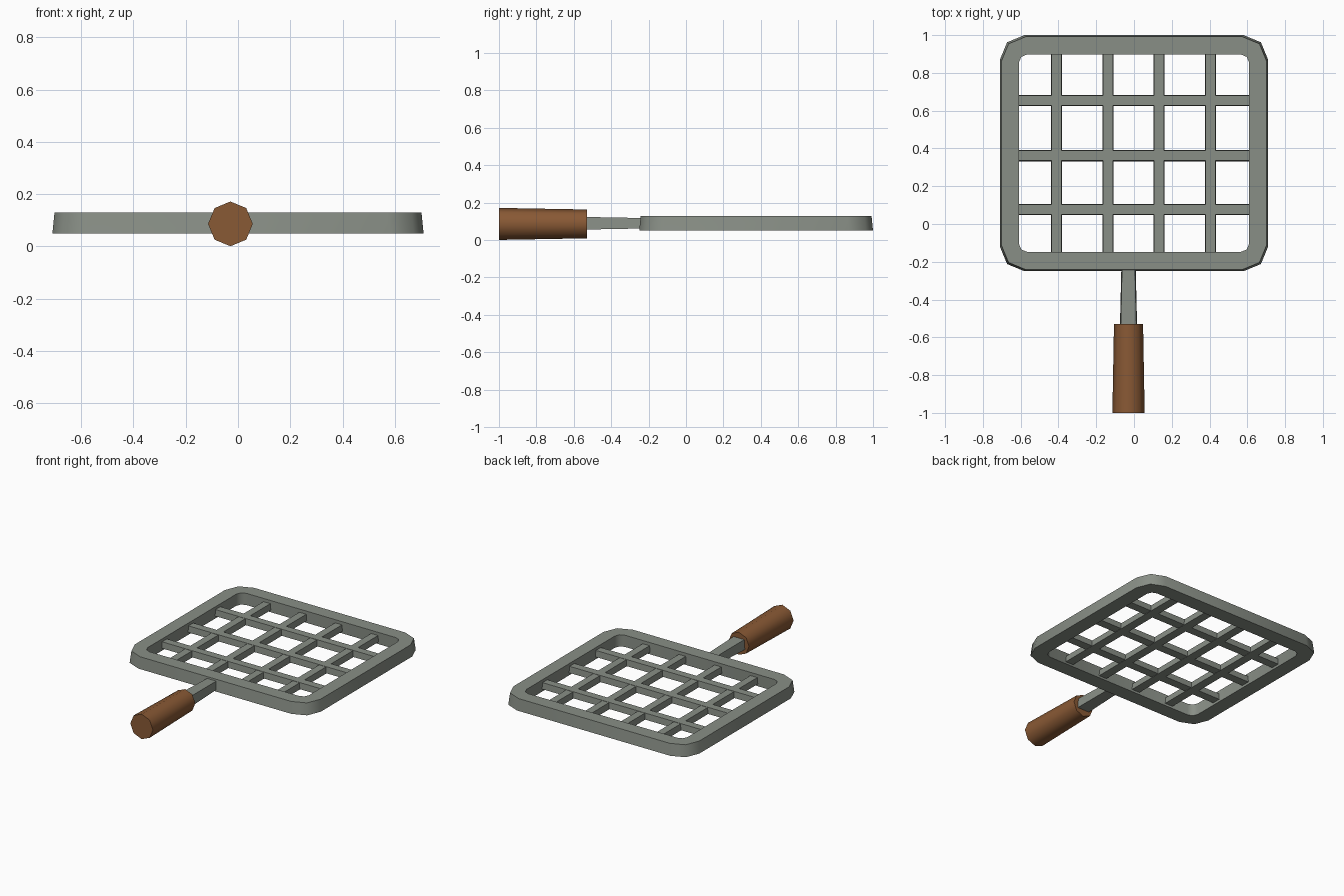
import bpy, bmesh, math
from mathutils import Matrix

if "Cube" in bpy.data.objects:
    bpy.data.objects.remove(bpy.data.objects["Cube"])


def material(name, color):
    m = bpy.data.materials.new(name)
    m.diffuse_color = (*color, 1)
    m.use_nodes = True
    m.node_tree.nodes["Principled BSDF"].inputs["Base Color"].default_value = m.diffuse_color
    return m


metal = material("grey_metal", (0.25, 0.275, 0.24))
wood = material("brown_wood", (0.25, 0.10, 0.035))


def finish(name, bm, mat, smooth=None):
    bmesh.ops.recalc_face_normals(bm, faces=bm.faces[:])
    me = bpy.data.meshes.new(name)
    bm.to_mesh(me)
    bm.free()
    me.materials.append(mat)
    ob = bpy.data.objects.new(name, me)
    bpy.context.collection.objects.link(ob)
    if smooth:
        bpy.ops.object.select_all(action='DESELECT')
        ob.select_set(True)
        bpy.context.view_layer.objects.active = ob
        bpy.ops.object.shade_smooth_by_angle(angle=math.radians(smooth))
    return ob


def loft(bm, rings, closed=False):
    """Join equal point rings with quads; cap the ends unless closed."""
    vs = [[bm.verts.new(p) for p in r] for r in rings]
    n = len(vs[0])
    pairs = list(zip(vs, vs[1:])) + ([(vs[-1], vs[0])] if closed else [])
    for a, b in pairs:
        for i in range(n):
            j = (i + 1) % n
            bm.faces.new((a[i], a[j], b[j], b[i]))
    if not closed:
        bm.faces.new(vs[0])
        bm.faces.new(vs[-1])


CY = 0.375  # centre of the grill


def rounded(hx, hy, r, z):
    """Rectangle with three-point corners."""
    pts = []
    for k, (sx, sy) in enumerate(((1, 1), (-1, 1), (-1, -1), (1, -1))):
        for s in range(3):
            a = math.radians(90 * k + 45 * s)
            pts.append((sx * (hx - r) + r * math.cos(a),
                        CY + sy * (hy - r) + r * math.sin(a), z))
    return pts


# Rim: sloped outer wall, open middle
bm = bmesh.new()
loft(bm, [rounded(0.71, 0.625, 0.13, 0.05), rounded(0.702, 0.617, 0.13, 0.13),
          rounded(0.61, 0.523, 0.045, 0.13), rounded(0.61, 0.523, 0.045, 0.05)], closed=True)
finish("grill_rim", bm, metal, 50)


# Grid bars with slightly narrower tops
def bar(name, pos, along_x, z0, z1):
    rings = []
    for end in (-1, 1):
        sec = ((-0.03, z0), (0.03, z0), (0.026, z1), (-0.026, z1))
        if along_x:
            rings.append([(end * 0.63, pos + w, z) for w, z in sec])
        else:
            rings.append([(pos + w, CY + end * 0.54, z) for w, z in sec])
    bm = bmesh.new()
    loft(bm, rings)
    finish(name, bm, metal)


for i, x in enumerate((-0.41, -0.138, 0.132, 0.405)):
    bar(f"long_bar_{i + 1}", x, False, 0.065, 0.108)
for i, y in enumerate((0.077, 0.362, 0.654)):
    bar(f"cross_bar_{i + 1}", y, True, 0.067, 0.11)

# Neck between rim and handle
HX = -0.029
bm = bmesh.new()
loft(bm, [[(HX + sx * w, y, 0.09 + sz * h) for sx, sz in ((-1, -1), (1, -1), (0.9, 1), (-0.9, 1))]
          for y, w, h in ((-0.56, 0.046, 0.034), (-0.235, 0.038, 0.028))])
finish("handle_neck", bm, metal)

# Eight-sided tapered wooden grip
bm = bmesh.new()
loft(bm, [[(HX + r * math.cos(k * math.pi / 4), y, 0.0865 + r * math.sin(k * math.pi / 4))
           for k in range(8)] for y, r in ((-1.0, 0.0855), (-0.53, 0.077))])
finish("handle_grip", bm, wood, 50)
